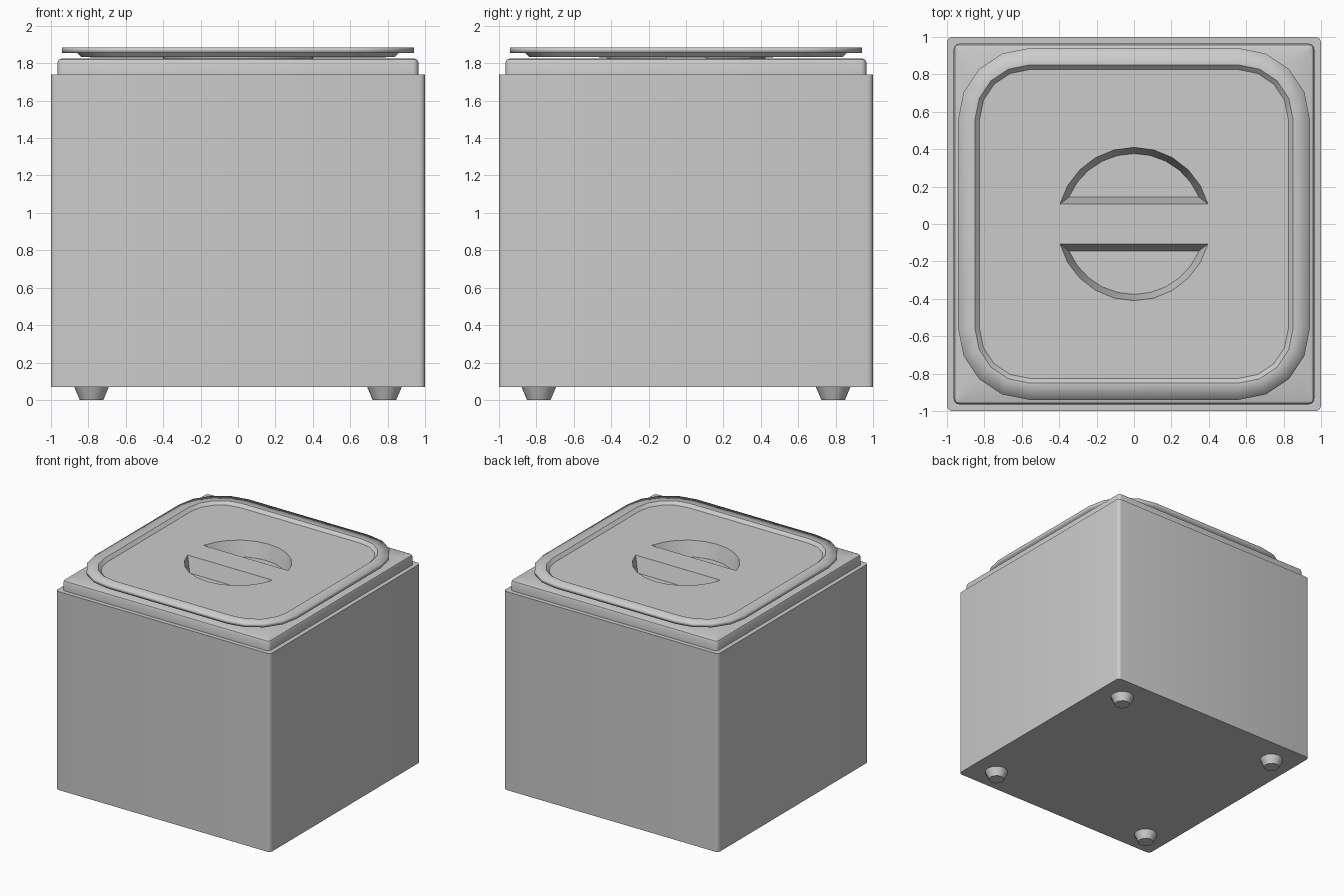
import bpy, bmesh
from math import sin, cos, pi, radians, asin

if "Cube" in bpy.data.objects:
    bpy.data.objects.remove(bpy.data.objects["Cube"])


def rounded_square(half, r, z):
    """24 points: an edge midpoint and a four-segment corner per quadrant."""
    pts = []
    for q in range(4):
        quad = [(half, 0)]
        for k in range(5):
            a = k * pi / 8
            quad.append((half - r + r * cos(a), half - r + r * sin(a)))
        c, s = round(cos(q * pi / 2)), round(sin(q * pi / 2))
        pts += [(x * c - y * s, x * s + y * c, z) for x, y in quad]
    return pts


def circle(r, z, n=24):
    return [(r * cos(2 * pi * i / n), r * sin(2 * pi * i / n), z) for i in range(n)]


def bridge(bm, a, b):
    n = len(a)
    for i in range(n):
        j = (i + 1) % n
        bm.faces.new((a[i], b[i], b[j], a[j]))


def loft(bm, rings, caps=True):
    loops = [[bm.verts.new(p) for p in ring] for ring in rings]
    for a, b in zip(loops, loops[1:]):
        bridge(bm, a, b)
    if caps:
        bm.faces.new(loops[0])
        bm.faces.new(loops[-1])
    return loops


def finish(bm, name, angle=30):
    bmesh.ops.recalc_face_normals(bm, faces=bm.faces)
    bm.faces.ensure_lookup_table()
    if name == "lid" and bm.faces[0].normal.z < 0:
        bmesh.ops.reverse_faces(bm, faces=bm.faces)
    mesh = bpy.data.meshes.new(name)
    bm.to_mesh(mesh)
    bm.free()
    ob = bpy.data.objects.new(name, mesh)
    bpy.context.collection.objects.link(ob)
    bpy.ops.object.select_all(action='DESELECT')
    ob.select_set(True)
    bpy.context.view_layer.objects.active = ob
    bpy.ops.object.shade_smooth_by_angle(angle=radians(angle))
    return ob


# Outer housing, open at the top
bm = bmesh.new()
loft(bm, [rounded_square(*p) for p in (
    (1, .03, .07), (1, .03, 1.74), (.95, .03, 1.74), (.95, .03, 1.1))])
finish(bm, "housing")

# Raised top deck with a rounded edge and a sunken pan
bm = bmesh.new()
loft(bm, [rounded_square(*p) for p in (
    (.964, .03, 1.735), (.964, .03, 1.805), (.958, .024, 1.819),
    (.944, .012, 1.825), (.80, .24, 1.825), (.78, .22, 1.2))])
finish(bm, "top_deck_and_pan", 40)

# Lid: pressed sheet with a raised rim, two grip pockets and a bar between them
bm = bmesh.new()
R, TOP, DEPTH = .41, 1.86, .13
hole = loft(bm, [circle(R, TOP)] + [rounded_square(*p) for p in (
    (.825, .265, TOP), (.85, .29, 1.885), (.94, .38, 1.885))], caps=False)[0]
bm.faces.new([hole[i] for i in (23, 0, 1, 11, 12, 13)])
start = asin(.145 / .375)
for side in (0, 1):
    upper = [hole[(i + 12 * side) % 24] for i in range(1, 12)]
    lower = []
    for k in range(11):
        a = start + (pi - 2 * start) * k / 10 + pi * side
        lower.append(bm.verts.new((.375 * cos(a), .375 * sin(a), TOP - DEPTH)))
    bridge(bm, upper, lower)
    bm.faces.new(lower)
lid = finish(bm, "lid")
sheet = lid.modifiers.new("sheet_thickness", 'SOLIDIFY')
sheet.thickness = .03
sheet.offset = -1

# Four tapered feet
for x in (-1, 1):
    for y in (-1, 1):
        bm = bmesh.new()
        loft(bm, [circle(.063, 0, 12), circle(.095, .075, 12)])
        foot = finish(bm, ("front" if y < 0 else "back") + ("_left" if x < 0 else "_right") + "_foot")
        foot.location = (.783 * x, .787 * y, 0)
